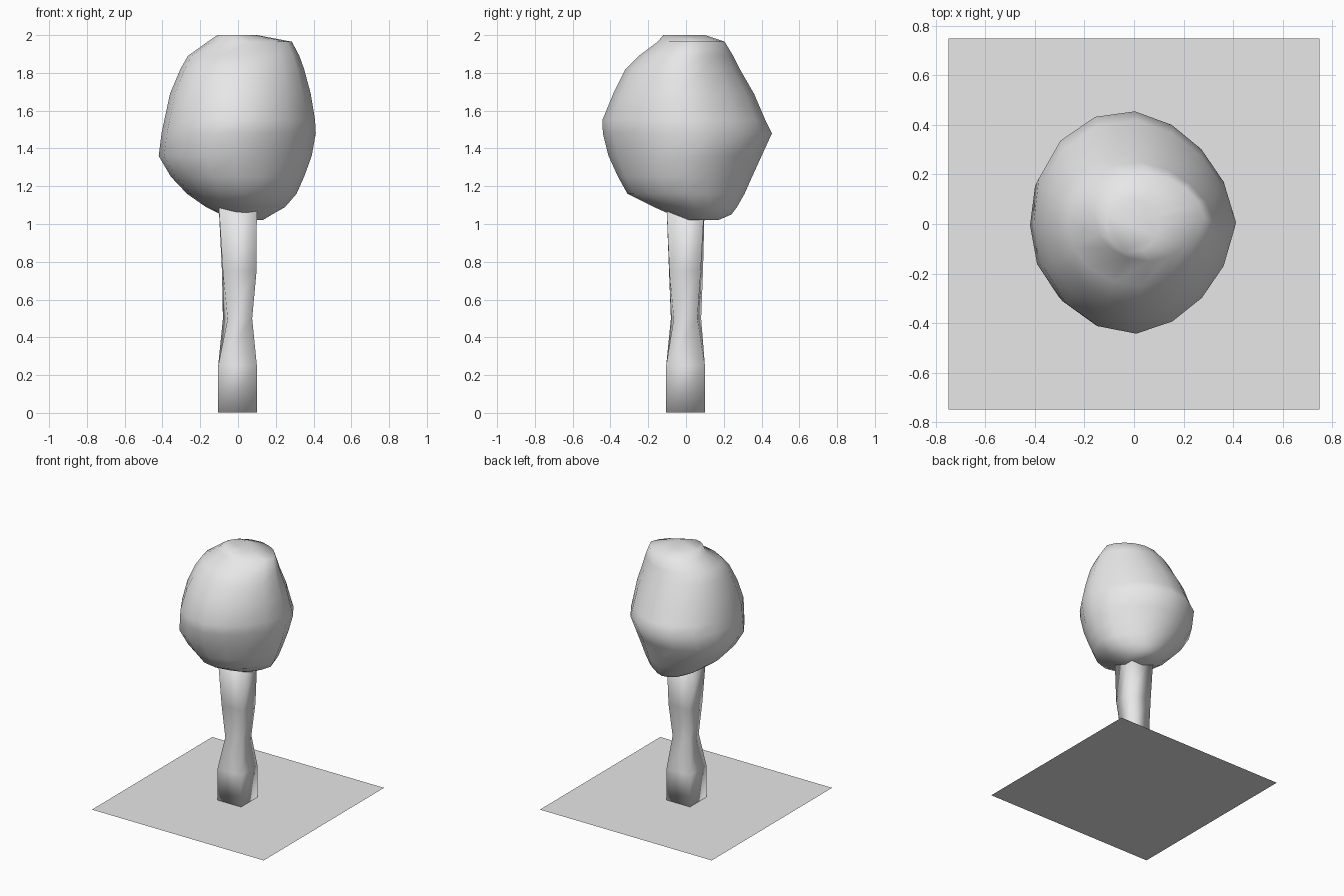
import bpy, bmesh
from math import sin, cos, tau

cube = bpy.data.objects.get("Cube")
if cube:
    bpy.data.objects.remove(cube, do_unlink=True)

grey = bpy.data.materials.new("plain grey")
grey.use_nodes = True
grey.diffuse_color = (0.8, 0.8, 0.8, 1)
grey.node_tree.nodes["Principled BSDF"].inputs["Base Color"].default_value = (0.8, 0.8, 0.8, 1)


def loft(name, rings):
    """Skin a stack of equal rings and close both ends."""
    bm = bmesh.new()
    loops = [[bm.verts.new(p) for p in ring] for ring in rings]
    n = len(loops[0])
    for low, high in zip(loops, loops[1:]):
        for i in range(n):
            j = (i + 1) % n
            bm.faces.new((low[i], low[j], high[j], high[i]))
    bm.faces.new(loops[0][::-1])
    bm.faces.new(loops[-1])
    bmesh.ops.recalc_face_normals(bm, faces=bm.faces)
    mesh = bpy.data.meshes.new(name)
    bm.to_mesh(mesh)
    bm.free()
    mesh.shade_smooth()
    mesh.materials.append(grey)
    obj = bpy.data.objects.new(name, mesh)
    bpy.context.collection.objects.link(obj)
    return obj


# Ground sheet
bpy.ops.mesh.primitive_plane_add(size=1.5)
ground = bpy.context.object
ground.name = "ground_sheet"
ground.data.materials.append(grey)

# Trunk: a square post, pinched unevenly at the middle
base = [(-0.105, -0.105), (0.1, -0.105), (0.1, 0.1), (-0.105, 0.1)]
waist = [(-0.055, -0.08), (0.075, -0.065), (0.075, 0.06), (-0.08, 0.08)]
upper = [(-0.08, -0.09), (0.098, -0.088), (0.098, 0.078), (-0.085, 0.09)]
posts = [(0.001, base), (0.25, base), (0.5, waist), (0.75, upper), (1.15, base)]
loft("trunk", [[(x, y, z) for x, y in ring] for z, ring in posts])

# Crown: lumpy rings given by height, then left, right, front and back limits
levels = [
    (1.02, 0.0, 0.13, 0.0, 0.17),
    (1.05, -0.09, 0.18, -0.08, 0.24),
    (1.09, -0.17, 0.25, -0.17, 0.27),
    (1.16, -0.27, 0.31, -0.31, 0.31),
    (1.25, -0.355, 0.35, -0.36, 0.35),
    (1.36, -0.42, 0.39, -0.41, 0.40),
    (1.48, -0.405, 0.412, -0.44, 0.455),
    (1.55, -0.39, 0.408, -0.443, 0.42),
    (1.69, -0.36, 0.385, -0.385, 0.36),
    (1.82, -0.305, 0.35, -0.32, 0.285),
    (1.89, -0.265, 0.325, -0.25, 0.25),
    (1.965, -0.16, 0.285, -0.15, 0.205),
    (2.0, -0.11, 0.10, -0.12, 0.10),
]
SIDES = 16
QUADRANT_BULGE = (-0.07, 0.04, 0.01, -0.06)


def crown_ring(z, left, right, front, back):
    ring = []
    for i in range(SIDES):
        a = tau * i / SIDES
        swell = 1 + QUADRANT_BULGE[int(4 * i / SIDES)] * abs(sin(2 * a))
        ring.append(((left + right) / 2 + (right - left) / 2 * cos(a) * swell,
                     (front + back) / 2 + (back - front) / 2 * sin(a) * swell, z))
    return ring


loft("crown", [crown_ring(*level) for level in levels])
